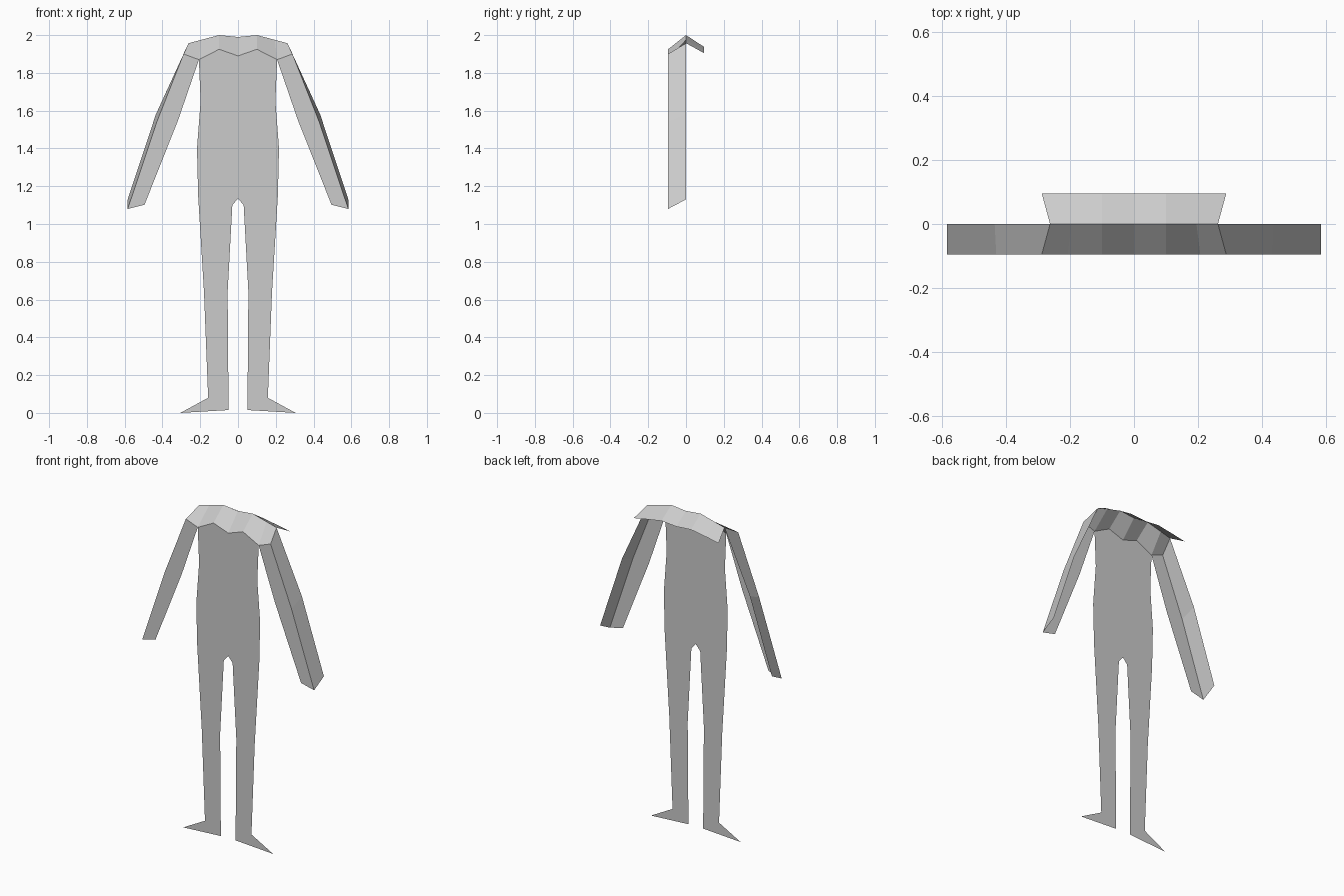
import bpy

if "Cube" in bpy.data.objects:
    bpy.data.objects.remove(bpy.data.objects["Cube"])

FRONT, RIDGE, BACK = -0.095, 0.0, 0.095


def make(name, verts, faces):
    mesh = bpy.data.meshes.new(name)
    mesh.from_pydata(verts, [], faces)
    mesh.update()
    obj = bpy.data.objects.new(name, mesh)
    bpy.context.collection.objects.link(obj)
    return obj


def at(y, points, side=1):
    return [(side * x, y, z) for x, z in points]


def strip(rows):
    # quads between consecutive rows of equal length
    n = len(rows[0])
    faces = [(r * n + i, r * n + i + 1, (r + 1) * n + i + 1, (r + 1) * n + i)
             for r in range(len(rows) - 1) for i in range(n - 1)]
    return [v for row in rows for v in row], faces


def both(half):
    # half runs from the centre outwards; give the full row left to right
    return [(-x, z) for x, z in reversed(half[1:])] + half


# flat body panel, outline from neck centre round to crotch
neck = [(0, 1.89), (0.10, 1.925), (0.207, 1.87)]
side = [(0.198, 1.65), (0.217, 1.40), (0.211, 1.15), (0.18, 0.64), (0.158, 0.08),
        (0.305, 0.0), (0.05, 0.015), (0.055, 0.64), (0.03, 1.10)]
half = neck + side + [(0, 1.135)]
outline = half + [(-x, z) for x, z in reversed(half[1:-1])]
make("body_panel", at(FRONT, outline), [tuple(range(len(outline)))])

# shoulder cape: front edge, ridge, back edge
front_edge = both(neck + [(0.288, 1.90)])
ridge = both([(0, 1.99), (0.10, 2.0), (0.195, 1.975), (0.262, 1.957)])
back_edge = both([(0, 1.93), (0.10, 1.938), (0.207, 1.92), (0.288, 1.905)])
make("shoulder_cape", *strip([at(FRONT, front_edge), at(RIDGE, ridge), at(BACK, back_edge)]))

# sleeves: flat front face folded back along the outer edge
inner = [(0.207, 1.87), (0.317, 1.55), (0.495, 1.102)]
fold = [(0.288, 1.90), (0.43, 1.54), (0.584, 1.08)]
outer = [(0.262, 1.957), (0.435, 1.58), (0.584, 1.13)]
for name, s in (("right_sleeve", 1), ("left_sleeve", -1)):
    make(name, *strip([at(FRONT, inner, s), at(FRONT, fold, s), at(RIDGE, outer, s)]))
